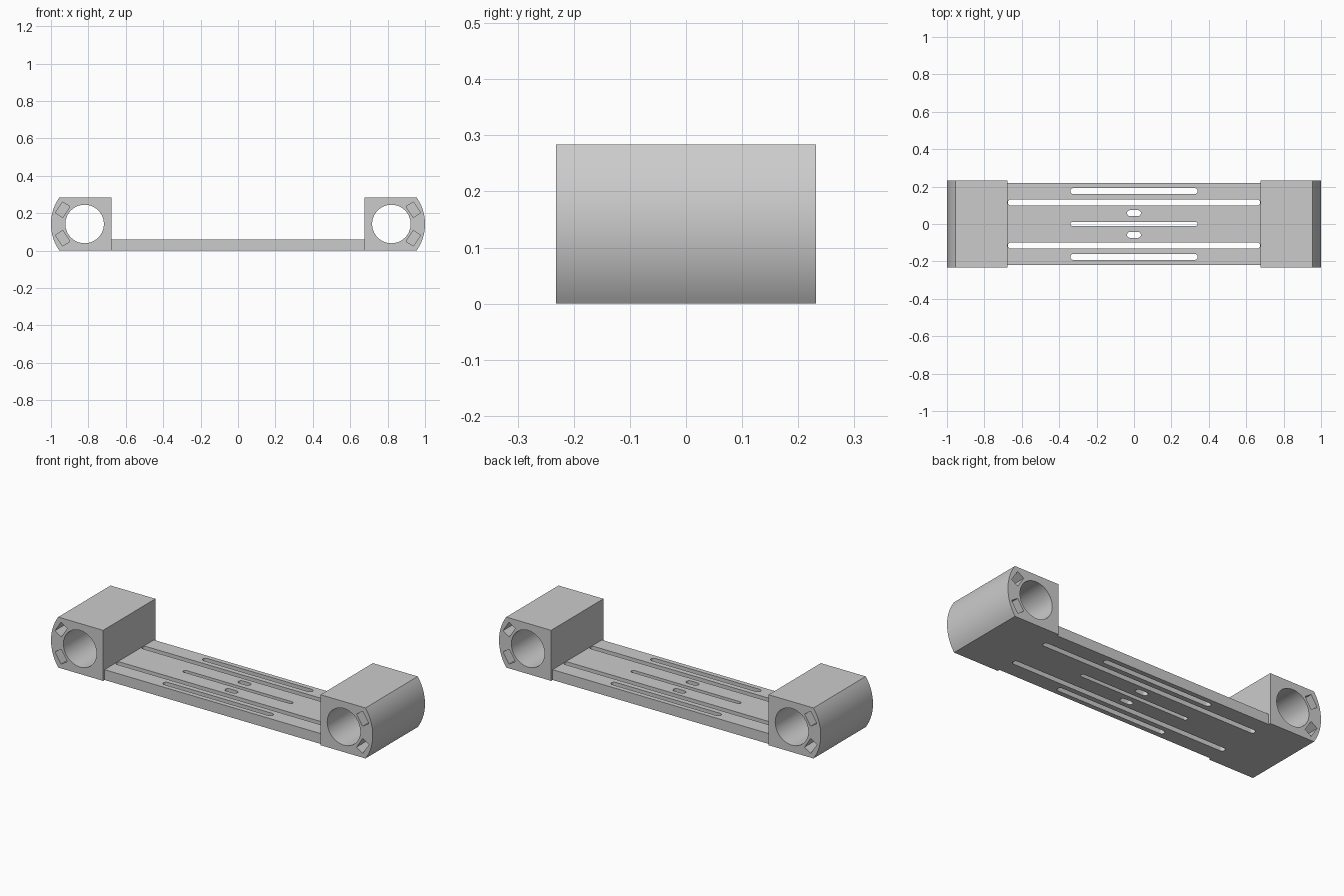
import bpy, bmesh, math
from mathutils import Matrix, Vector

default = bpy.data.objects.get("Cube")
if default:
    bpy.data.objects.remove(default, do_unlink=True)

INNER, OUTER, DEPTH, HEIGHT = 0.676, 1.0, 0.232, 0.284
SHOULDER = 0.955            # where the flat top meets the bowed end
HOLE = Vector((0.82, 0, HEIGHT / 2))

grey = bpy.data.materials.new("Plain grey")
grey.use_nodes = True
grey.diffuse_color = (0.6, 0.6, 0.6, 1)
grey.node_tree.nodes["Principled BSDF"].inputs["Base Color"].default_value = (0.6, 0.6, 0.6, 1)


def add_prism(bm, points, offset):
    """Extrude a closed outline along offset."""
    face = bm.faces.new([bm.verts.new(p) for p in points])
    new = bmesh.ops.extrude_face_region(bm, geom=[face])["geom"]
    bmesh.ops.translate(bm, vec=offset, verts=[v for v in new if isinstance(v, bmesh.types.BMVert)])


def finish(bm, name):
    bmesh.ops.recalc_face_normals(bm, faces=bm.faces[:])
    mesh = bpy.data.meshes.new(name)
    bm.to_mesh(mesh)
    bm.free()
    obj = bpy.data.objects.new(name, mesh)
    bpy.context.collection.objects.link(obj)
    mesh.materials.append(grey)
    return obj


def carve(obj, cutter):
    """Subtract the cutter, remove it and smooth the curved walls."""
    cutter.hide_render = True
    mod = obj.modifiers.new("Cut", "BOOLEAN")
    mod.operation, mod.solver, mod.object = "DIFFERENCE", "EXACT", cutter
    bpy.ops.object.select_all(action="DESELECT")
    bpy.context.view_layer.objects.active = obj
    obj.select_set(True)
    bpy.ops.object.modifier_apply(modifier=mod.name)
    bpy.data.objects.remove(cutter, do_unlink=True)
    bpy.ops.object.shade_smooth_by_angle(angle=math.radians(30))


def slot_outline(y, half_length, width):
    """Rounded slot outline below the plate."""
    r, pts = width / 2, []
    for side in (1, -1):
        for i in range(13):
            a = math.pi * (i / 12 - 0.5)
            pts.append((side * (half_length - r + r * math.cos(a)), y + side * r * math.sin(a), -0.1))
    return pts


# Base plate with its lengthwise slots
bm = bmesh.new()
bmesh.ops.create_cube(bm, size=1, matrix=Matrix.Translation((0, 0, 0.029))
                      @ Matrix.Diagonal((2 * INNER, 0.438, 0.058, 1)))
plate = finish(bm, "base_plate")
bm = bmesh.new()
for y, half_length, width in ((0.176, 0.34, 0.032), (0.115, INNER - 0.001, 0.032), (0.058, 0.037, 0.032)):
    for side in (1, -1):
        add_prism(bm, slot_outline(side * y, half_length, width), Vector((0, 0, 0.3)))
add_prism(bm, slot_outline(0, 0.34, 0.024), Vector((0, 0, 0.3)))
carve(plate, finish(bm, "slot_cutter"))


# End blocks with a bowed outer side, a round bore and blind strap pockets
def end_block(name, side):
    sag, half = OUTER - SHOULDER, HEIGHT / 2
    radius = (half ** 2 + sag ** 2) / (2 * sag)
    sweep = math.asin(half / radius)
    outline = [(side * INNER, -DEPTH, HEIGHT), (side * INNER, -DEPTH, 0)]
    for i in range(25):
        a = sweep * (i / 12 - 1)
        outline.append((side * (OUTER - radius + radius * math.cos(a)), -DEPTH, half + radius * math.sin(a)))
    bm = bmesh.new()
    add_prism(bm, outline, Vector((0, 2 * DEPTH, 0)))
    block = finish(bm, name)

    bm = bmesh.new()
    bore = [(side * (HOLE.x + 0.103 * math.cos(t)), -0.4, HOLE.z + 0.103 * math.sin(t))
            for t in (math.tau * i / 64 for i in range(64))]
    add_prism(bm, bore, Vector((0, 0.8, 0)))
    for end in (1, -1):
        for tilt in (33, -33):
            spin = Matrix.Rotation(math.radians(-tilt), 4, "Y")
            # pocket floor sits 0.12 behind the face
            place = (Matrix.Diagonal((side, 1, 1, 1)) @ Matrix.Translation(HOLE) @ spin
                     @ Matrix.Translation((0.14, end * (DEPTH - 0.02), 0))
                     @ Matrix.Diagonal((0.046, 0.2, 0.07, 1)))
            bmesh.ops.create_cube(bm, size=1, matrix=place)
    carve(block, finish(bm, name + "_cutter"))


end_block("left_end_block", 1)
end_block("right_end_block", -1)
